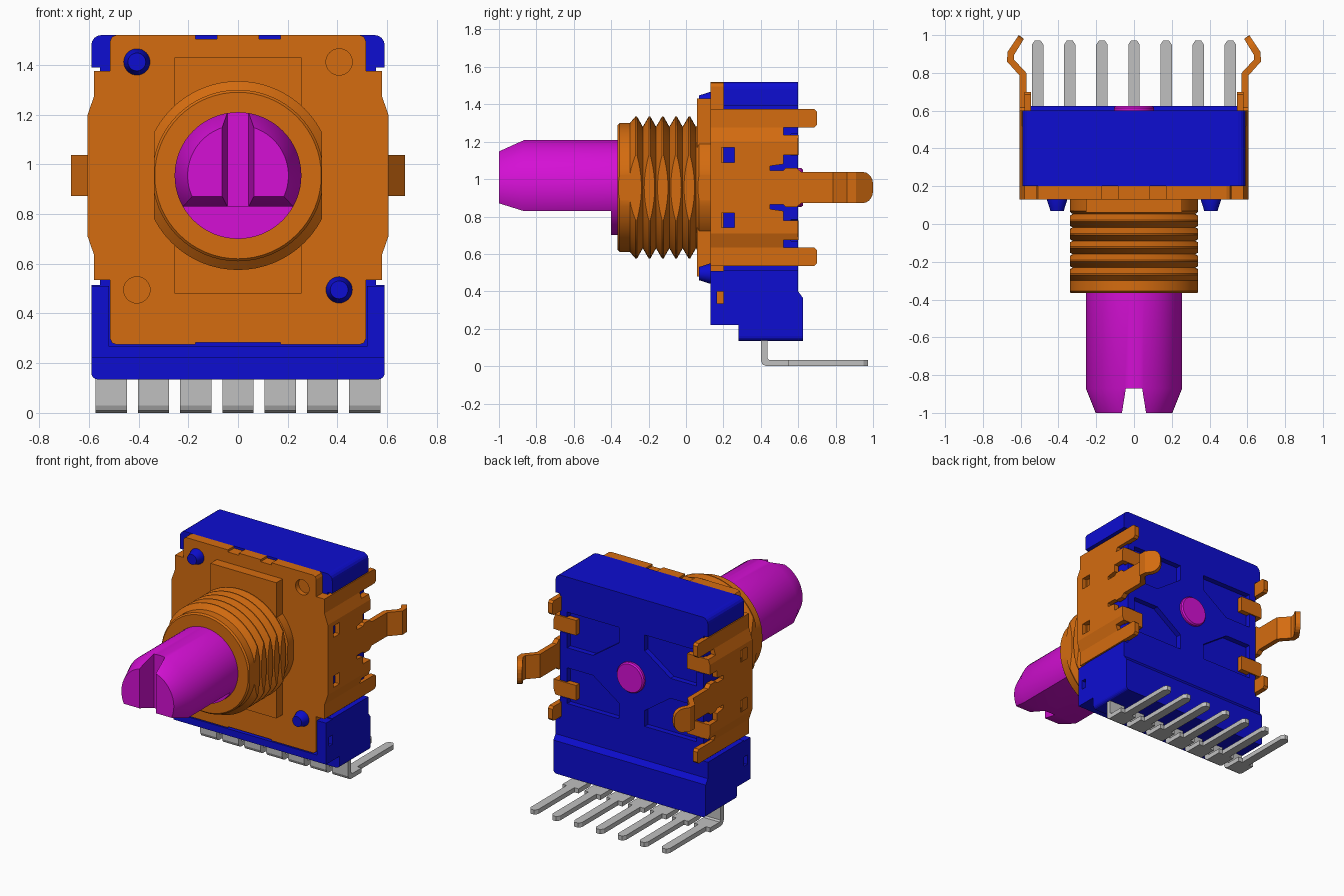
import bpy, bmesh, math
from mathutils import Vector

if "Cube" in bpy.data.objects:
    bpy.data.objects.remove(bpy.data.objects["Cube"], do_unlink=True)

CZ = 0.955  # height of the shaft axis


def material(name, rgb):
    m = bpy.data.materials.new(name)
    m.use_nodes = True
    col = (*rgb, 1.0)
    m.diffuse_color = col
    m.node_tree.nodes["Principled BSDF"].inputs["Base Color"].default_value = col
    return m


ORANGE = material("orange", (0.66, 0.15, 0.005))
BLUE = material("blue", (0.004, 0.004, 0.64))
MAGENTA = material("magenta", (0.66, 0.005, 0.66))
GREY = material("grey", (0.53, 0.53, 0.53))


def finish(name, bm, mat):
    bmesh.ops.recalc_face_normals(bm, faces=bm.faces)
    me = bpy.data.meshes.new(name)
    bm.to_mesh(me)
    bm.free()
    ob = bpy.data.objects.new(name, me)
    bpy.context.collection.objects.link(ob)
    if mat:
        me.materials.append(mat)
    return ob


def prism_bm(pts, axis, lo, hi):
    """Extrude a 2D outline along an axis: x takes (y,z), y takes (x,z), z takes (x,y)."""
    place = {"x": lambda a, b, t: (t, a, b), "y": lambda a, b, t: (a, t, b),
             "z": lambda a, b, t: (a, b, t)}[axis]
    bm = bmesh.new()
    rings = [[bm.verts.new(place(a, b, t)) for a, b in pts] for t in (lo, hi)]
    bm.faces.new(rings[0])
    bm.faces.new(rings[1])
    n = len(pts)
    for i in range(n):
        j = (i + 1) % n
        bm.faces.new((rings[0][i], rings[0][j], rings[1][j], rings[1][i]))
    bmesh.ops.recalc_face_normals(bm, faces=bm.faces)
    return bm


def prism(name, pts, axis, lo, hi, mat=None):
    return finish(name, prism_bm(pts, axis, lo, hi), mat)


def box(name, x, y, z, mat=None):
    return prism(name, [(x[0], y[0]), (x[1], y[0]), (x[1], y[1]), (x[0], y[1])], "z", *z, mat)


def lathe_bm(profile, x=0, z=CZ, n=64):
    """Revolve (y, radius) points about a line along y; ends are capped."""
    bm = bmesh.new()
    rings = [[bm.verts.new((x + r * math.cos(2 * math.pi * k / n), y,
                            z + r * math.sin(2 * math.pi * k / n))) for k in range(n)]
             for y, r in profile]
    for a, b in zip(rings, rings[1:]):
        for k in range(n):
            j = (k + 1) % n
            bm.faces.new((a[k], a[j], b[j], b[k]))
    bm.faces.new(rings[0])
    bm.faces.new(rings[-1])
    return bm


def cut(ob, cutters):
    """Subtract the cutters, bake the result and delete them."""
    for c in cutters:
        c.hide_render = True
        m = ob.modifiers.new("cut", "BOOLEAN")
        m.operation, m.solver, m.object = "DIFFERENCE", "EXACT", c
    dg = bpy.context.evaluated_depsgraph_get()
    me = bpy.data.meshes.new_from_object(ob.evaluated_get(dg))
    ob.modifiers.clear()
    ob.data = me
    for c in cutters:
        bpy.data.objects.remove(c, do_unlink=True)


def smooth(ob):
    bpy.ops.object.select_all(action="DESELECT")
    ob.select_set(True)
    bpy.context.view_layer.objects.active = ob
    bpy.ops.object.shade_smooth_by_angle(angle=math.radians(25))


# Housing: side profile with rounded corners
bm = prism_bm([(0.2, 1.52), (0.6, 1.52), (0.6, 0.4), (0.625, 0.365), (0.625, 0.135), (0.28, 0.135),
               (0.28, 0.22), (0.13, 0.22), (0.13, 0.51), (0.2, 0.51)], "x", -0.59, 0.59)
for level, r in ((1.52, 0.04), (0.135, 0.025)):
    edges = [e for e in bm.edges if all(abs(v.co.z - level) < 1e-4 and abs(v.co.x) > 0.58 for v in e.verts)
             and abs(e.verts[0].co.x - e.verts[1].co.x) < 1e-4]
    bmesh.ops.bevel(bm, geom=edges, offset=r, segments=4, affect="EDGES", profile=0.5)
housing = finish("housing", bm, BLUE)
cutters = [box("plate_pocket", (-0.52, 0.52), (0.05, 0.2), (0.268, 1.0)),
           box("groove", (-0.7, 0.7), (0.165, 0.2), (0.335, 0.4))]
for s in (-1, 1):
    cutters.append(box("side_notch", sorted((s * 0.555, s * 0.7)), (0.0, 0.8), (0.515, 1.39)))
    for t in (-1, 1):
        pocket = [(0.1, 0.32), (0.5, 0.32), (0.5, 0.285), (0.65, 0.285), (0.65, 0.17), (0.5, 0.17),
                  (0.5, 0.07), (0.3, 0.07), (0.1, 0.21)]
        cutters.append(prism("back_pocket", [(s * a, CZ + t * b) for a, b in pocket], "y", 0.562, 0.7))
cut(housing, cutters)

# Front plate with notched edge and two blind holes
half = [(0.085, 1.52), (0.085, 1.505), (0.17, 1.505), (0.17, 1.52), (0.49, 1.52), (0.507, 1.513),
        (0.515, 1.495), (0.515, 1.375), (0.575, 1.375), (0.575, 0.535), (0.515, 0.535),
        (0.515, 0.3), (0.507, 0.282), (0.49, 0.275), (0.17, 0.275), (0.17, 0.283)]
plate = prism("front_plate", half + [(-x, z) for x, z in reversed(half)], "y", 0.13, 0.2, ORANGE)
cut(plate, [finish("hole", lathe_bm([(0.1, 0.053), (0.165, 0.053)], x, z, 32), None)
            for x, z in ((0.407, 1.412), (-0.407, 0.495))])
box("raised_pad", (-0.255, 0.255), (0.06, 0.14), (0.48, 1.43), ORANGE)

# Locating pegs
for i, (x, z) in enumerate(((-0.407, 1.412), (0.407, 0.495))):
    smooth(finish(f"peg_{i + 1}", lathe_bm([(0.07, 0.036), (0.085, 0.04), (0.125, 0.053), (0.2, 0.053)],
                                           x, z, 32), BLUE))

# Threaded bushing with two flats
profile = [(-0.365, 0.335), (-0.355, 0.345), (-0.3, 0.345)]
for i in range(5):
    y = -0.3 + i * 0.071
    profile += [(y + 0.03, 0.38), (y + 0.038, 0.38), (y + 0.069, 0.325)]
bm = lathe_bm(profile + [(0.07, 0.345), (0.14, 0.345)])
for s in (-1, 1):
    bmesh.ops.bisect_plane(bm, geom=bm.verts[:] + bm.edges[:] + bm.faces[:],
                           plane_co=Vector((s * 0.338, 0, 0)), plane_no=Vector((s, 0, 0)))
for v in bm.verts:
    v.co.x = max(-0.338, min(0.338, v.co.x))
bmesh.ops.dissolve_degenerate(bm, dist=1e-5, edges=bm.edges)
smooth(finish("threaded_bushing", bm, ORANGE))

# Shaft with a flat underside and a tapered slot in the tip
shaft = finish("shaft", lathe_bm([(-1.0, 0.203), (-0.87, 0.255), (-0.34, 0.255)]), MAGENTA)
cut(shaft, [prism("flat_cutter", [(-1.1, 0.902), (-0.87, 0.83), (-0.4, 0.83), (-0.4, 0.5), (-1.1, 0.5)],
                  "x", -0.5, 0.5),
            prism("slot_cutter", [(-0.08, -1.1), (0.08, -1.1), (0.043, -0.87), (-0.043, -0.87)],
                  "z", 0.5, 1.5)])
smooth(shaft)
smooth(finish("shaft_back_end", lathe_bm([(0.5, 0.105), (0.615, 0.105), (0.625, 0.097)], n=40), MAGENTA))

# Bracket sides: upper half of the (y, height from axis) outline, mirrored below the axis
upper = [(0.13, 0.42), (0.685, 0.42), (0.7, 0.405), (0.7, 0.335), (0.685, 0.32), (0.52, 0.32),
         (0.52, 0.28), (0.6, 0.28), (0.6, 0.175), (0.52, 0.175), (0.52, 0.125), (0.45, 0.115),
         (0.45, 0.09), (0.52, 0.09), (0.535, 0.105), (0.59, 0.105), (0.62, 0.08)]
outline = [(y, CZ + h) for y, h in upper] + [(y, CZ - h) for y, h in reversed(upper)]
arm = [(0.57, 0.55), (0.57, 0.8), (0.635, 0.87), (0.635, 0.895), (0.583, 0.98),
       (0.61, 1.0), (0.67, 0.91), (0.672, 0.86), (0.605, 0.785), (0.605, 0.55)]
for s, side in ((1, "left"), (-1, "right")):
    bm = prism_bm(outline, "x", 0.57, 0.605)
    for h in (-0.32, -0.245, 0.245, 0.32):
        bmesh.ops.bisect_plane(bm, geom=bm.verts[:] + bm.edges[:] + bm.faces[:],
                               plane_co=Vector((0, 0, CZ + h)), plane_no=Vector((0, 0, 1)))
    for v in bm.verts:  # ends step inwards
        k = (abs(v.co.z - CZ) - 0.245) / 0.075
        v.co.x = s * (v.co.x - 0.026 * max(0.0, min(1.0, k)))
    panel = finish(f"{side}_bracket_side", bm, ORANGE)
    cut(panel, [box("window", sorted((s * 0.5, s * 0.7)), (0.19, 0.26), (CZ + h - 0.04, CZ + h + 0.04))
                for h in (-0.175, 0.175)])

    # Bent mounting leg with a rounded tip
    bm = prism_bm([(s * x, y) for x, y in arm], "z", CZ - 0.083, CZ + 0.083)
    tip = [e for e in bm.edges if all(v.co.y > 0.97 for v in e.verts)
           and abs(e.verts[0].co.z - e.verts[1].co.z) < 1e-4]
    bmesh.ops.bevel(bm, geom=tip, offset=0.065, segments=5, affect="EDGES", profile=0.5)
    finish(f"{side}_mounting_leg", bm, ORANGE)

    # Fingers folded over the back
    for t, tag in ((1, "upper"), (-1, "lower")):
        z = sorted((CZ + t * 0.175, CZ + t * 0.28))
        box(f"{side}_{tag}_folded_finger", sorted((s * 0.43, s * 0.59)), (0.566, 0.602), z, ORANGE)

# Terminal pins: wide bent shoulder and narrow tail
for i in range(7):
    x = -0.51 + 0.17 * i
    prism(f"pin_shoulder_{i + 1}", [(0.4, 0.2), (0.4, 0.03), (0.409, 0.009), (0.43, 0.0), (0.55, 0.0),
                                    (0.55, 0.032), (0.445, 0.032), (0.435, 0.042), (0.435, 0.2)],
          "x", x - 0.0625, x + 0.0625, GREY)
    prism(f"pin_tail_{i + 1}", [(x - 0.03, 0.54), (x + 0.03, 0.54), (x + 0.03, 0.95), (x + 0.015, 0.972),
                                (x - 0.015, 0.972), (x - 0.03, 0.95)], "z", 0.0, 0.032, GREY)
